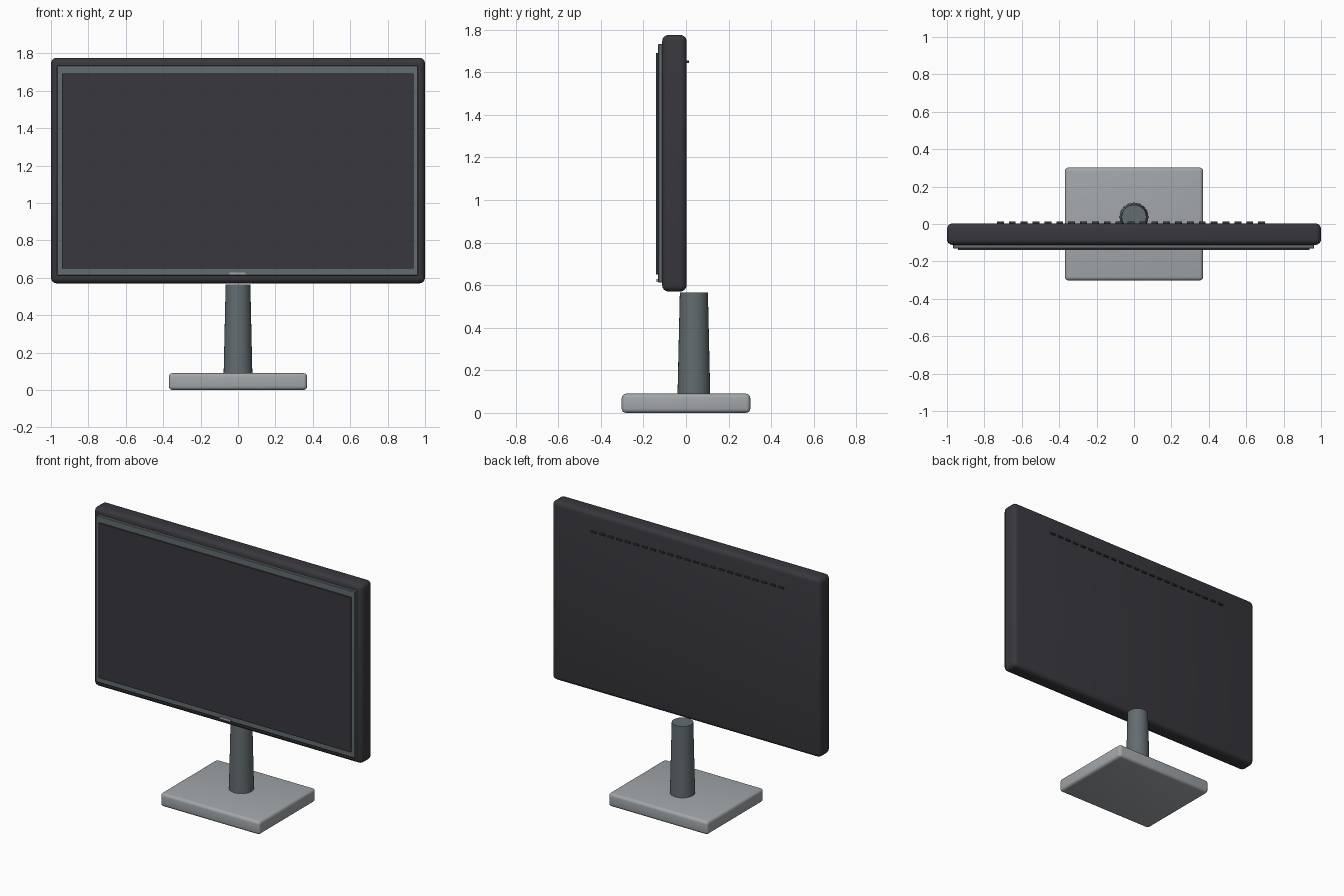
import bpy
import math

cube = bpy.data.objects.get("Cube")
if cube:
    bpy.data.objects.remove(cube, do_unlink=True)


def material(name, r, g, b):
    m = bpy.data.materials.new(name)
    m.use_nodes = True
    m.diffuse_color = (r, g, b, 1)
    m.node_tree.nodes["Principled BSDF"].inputs["Base Color"].default_value = (r, g, b, 1)
    return m


charcoal = material("charcoal", 0.04, 0.038, 0.046)
slate = material("slate_grey", 0.125, 0.15, 0.16)
silver = material("silver_grey", 0.36, 0.385, 0.4)


def finish(obj, name, mat, bevel, segments=4):
    obj.name = name
    obj.data.materials.append(mat)
    if bevel:
        mod = obj.modifiers.new("rounded_edges", "BEVEL")
        mod.width = bevel
        mod.segments = segments
        mod.limit_method = "ANGLE"
        mod.angle_limit = math.radians(40)
        bpy.ops.object.modifier_apply(modifier=mod.name)
    bpy.ops.object.shade_smooth_by_angle(angle=math.radians(35))
    return obj


def box(name, mat, x, y, z, bevel=0.0, segments=4):
    """Box given by its (low, high) range on each axis."""
    ranges = (x, y, z)
    bpy.ops.mesh.primitive_cube_add(size=1, location=[(a + b) / 2 for a, b in ranges])
    obj = bpy.context.object
    obj.scale = [b - a for a, b in ranges]
    bpy.ops.object.transform_apply(location=False, rotation=False, scale=True)
    return finish(obj, name, mat, bevel, segments)


# Stand: rounded base plate and tapered neck
box("stand_base", silver, (-0.37, 0.37), (-0.302, 0.302), (0, 0.09), 0.02)
bpy.ops.mesh.primitive_cone_add(vertices=32, radius1=0.077, radius2=0.066,
                                depth=0.485, location=(0, 0.037, 0.3225))
finish(bpy.context.object, "stand_neck", slate, 0)

# Display: rounded housing, raised bezel and screen panel
box("housing", charcoal, (-1, 1), (-0.112, 0.003), (0.57, 1.776), 0.03)
box("bezel", slate, (-0.967, 0.963), (-0.131, -0.1), (0.613, 1.734), 0.003, 1)
box("screen", charcoal, (-0.942, 0.938), (-0.14, -0.12), (0.65, 1.692))

# Small plate at the bottom of the bezel
box("bezel_plate", silver, (-0.045, 0.04), (-0.139, -0.13), (0.614, 0.629))

# Row of raised vent ribs on the back
for i in range(23):
    start = -0.733 + i * 0.0635
    box(f"vent_rib_{i + 1}", charcoal, (start, start + 0.037), (0, 0.014), (1.645, 1.655))
